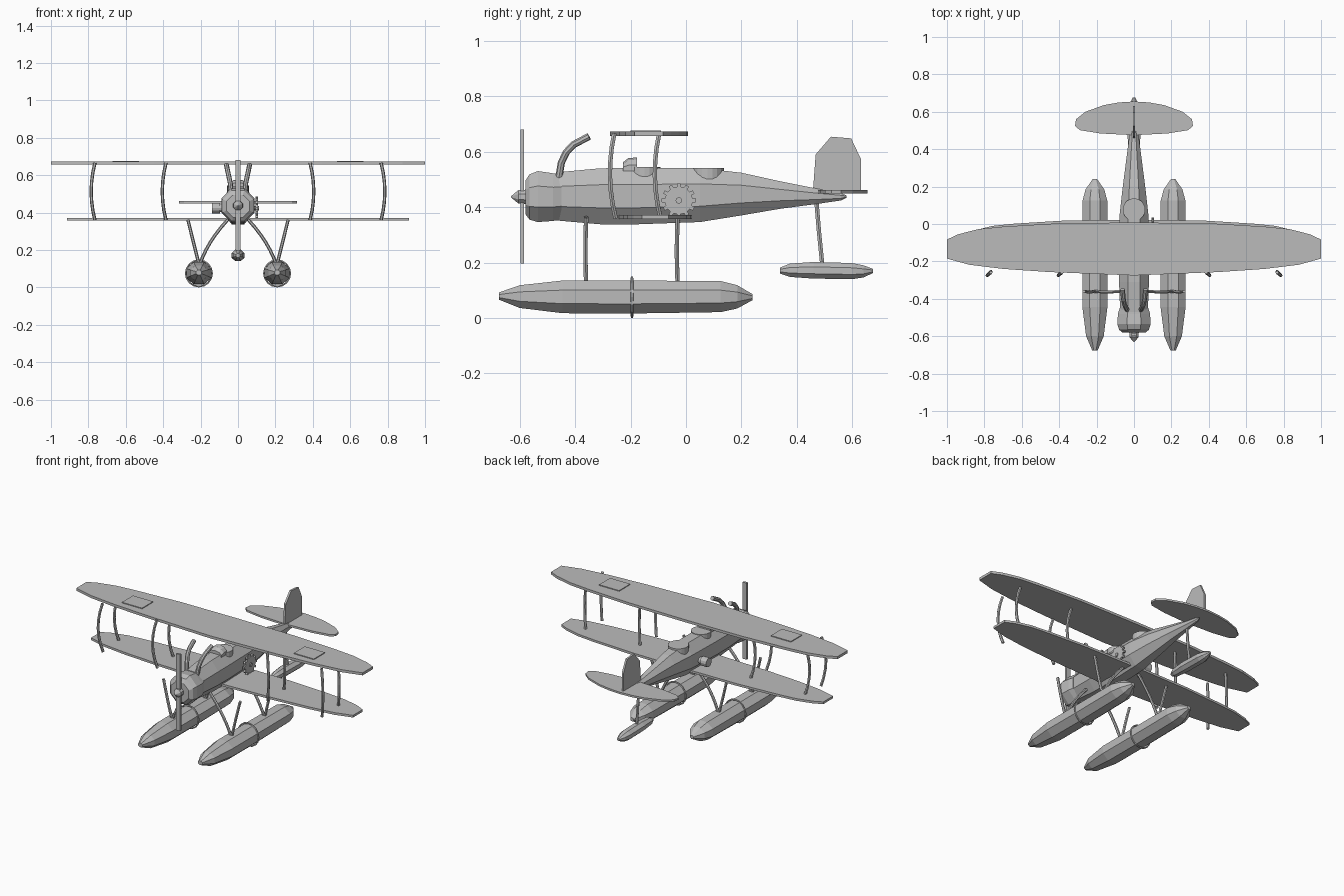
import bpy, bmesh, math
from mathutils import Vector

if "Cube" in bpy.data.objects:
    bpy.data.objects.remove(bpy.data.objects["Cube"])

grey = bpy.data.materials.new("plain_grey")
grey.diffuse_color = (0.5, 0.5, 0.5, 1)
grey.use_nodes = True
grey.node_tree.nodes["Principled BSDF"].inputs["Base Color"].default_value = grey.diffuse_color


def finish(name, bm):
    bmesh.ops.recalc_face_normals(bm, faces=bm.faces)
    mesh = bpy.data.meshes.new(name)
    bm.to_mesh(mesh)
    bm.free()
    mesh.materials.append(grey)
    obj = bpy.data.objects.new(name, mesh)
    bpy.context.collection.objects.link(obj)
    return obj


def loft(name, rings, closed=False):
    """Skin a list of equal-length point rings, capping the ends."""
    bm = bmesh.new()
    vs = [[bm.verts.new(p) for p in r] for r in rings]
    pairs = list(zip(vs, vs[1:]))
    if closed:
        pairs.append((vs[-1], vs[0]))
    else:
        bm.faces.new(vs[0])
        bm.faces.new(vs[-1])
    n = len(rings[0])
    for a, b in pairs:
        for i in range(n):
            j = (i + 1) % n
            bm.faces.new((a[i], a[j], b[j], b[i]))
    return finish(name, bm)


def body(name, stations, x=0, sides=8):
    """Octagonal hull along y; stations are (y, half width, z top, z bottom)."""
    c = 1 / math.cos(math.pi / sides)
    rings = []
    for y, w, zt, zb in stations:
        rings.append([(x + c * w * math.cos(a), y, (zt + zb) / 2 + c * (zt - zb) / 2 * math.sin(a))
                      for a in [(i + 0.5) * math.tau / sides for i in range(sides)]])
    return loft(name, rings)


def tube(name, pts, r, sides=6, closed=False):
    """Round rod along a path."""
    pts = [Vector(p) for p in pts]
    n = len(pts)
    rings = []
    for i, p in enumerate(pts):
        if closed:
            t = pts[(i + 1) % n] - pts[i - 1]
        else:
            t = pts[min(i + 1, n - 1)] - pts[max(i - 1, 0)]
        t.normalize()
        ref = Vector((0, 1, 0)) if abs(t.y) < 0.9 else Vector((1, 0, 0))
        u = t.cross(ref).normalized()
        v = t.cross(u)
        rings.append([p + r * (math.cos(k * math.tau / sides) * u + math.sin(k * math.tau / sides) * v)
                      for k in range(sides)])
    return loft(name, rings, closed)


def bow(a, b, offset, n=6):
    """Path from a to b, bulging by offset at the middle."""
    a, b, o = Vector(a), Vector(b), Vector(offset)
    return [a.lerp(b, i / n) + o * 4 * (i / n) * (1 - i / n) for i in range(n + 1)]


def plate(name, outline, lo, hi):
    """Flat plate: outline of (x, y) between two heights."""
    return loft(name, [[(x, y, z) for x, y in outline] for z in (lo, hi)])


def mirrored(half):
    """Complete an outline given from the front centre round to the back centre."""
    return half + [(-x, y) for x, y in reversed(half) if x > 0]


def circle(cx, cy, r, n):
    return [(cx + r * math.cos(i * math.tau / n), cy + r * math.sin(i * math.tau / n)) for i in range(n)]


# Fuselage and engine cowl
body("fuselage", [(-0.47, .074, .525, .352), (-0.31, .08, .54, .338), (-0.2, .08, .541, .337),
                  (0.05, .077, .541, .346), (0.2, .06, .524, .37), (0.34, .042, .493, .394),
                  (0.47, .025, .467, .411), (0.56, .012, .45, .424), (0.58, .004, .442, .434)])
body("engine_cowl", [(-0.58, .062, .495, .375), (-0.565, .08, .518, .355), (-0.535, .089, .53, .346),
                     (-0.48, .086, .522, .35), (-0.45, .077, .52, .355)])

# Propeller, hub and spinner
loft("propeller", [[(sx * .014, y, z) for sx, y in ((-1, -.598), (1, -.598), (1, -.584), (-1, -.584))]
                   for z in (.197, .437, .68)])
body("spinner", [(-0.632, .002, .439, .435), (-0.605, .024, .461, .413), (-0.575, .026, .463, .411)])

# Wings
wing = mirrored([(0, -.275), (.45, -.257), (.7, -.24), (.88, -.218), (1, -.185), (1, -.083),
                 (.94, -.055), (.83, -.027), (.7, -.014), (.4, .004), (0, .008)])
plate("upper_wing", wing, .656, .672)
plate("lower_wing", [(x * .915, y * .94 + .015) for x, y in wing], .357, .371)

for s in (-1, 1):
    side = "right" if s > 0 else "left"

    # Plain panels on top of the upper wing
    plate(f"wing_panel_{side}", [(s * .6 + dx, y) for dx, y in
          ((-.07, -.2), (.07, -.2), (.07, -.09), (-.07, -.09))], .671, .677)

    # Bowed struts between the wings
    for part, x in (("outer", .765), ("inner", .385)):
        for end, y in (("front", -.254), ("rear", -.092)):
            tube(f"{part}_{end}_wing_strut_{side}",
                 bow((s * x, y, .36), (s * x, y - .005, .665), (s * .02, -.018, 0)), .009)

    # Main floats, each with a band
    fx = s * .209
    body(f"main_float_{side}", [(-0.675, .015, .092, .066), (-0.6, .047, .118, .036),
                                (-0.445, .067, .135, .017), (-0.2, .067, .135, .016),
                                (0.125, .066, .133, .021), (0.185, .05, .118, .034),
                                (0.24, .012, .086, .064)], fx)
    tube(f"float_band_{side}", [(fx + x, -.195, .075 + z) for x, z in circle(0, 0, .071, 16)],
         .005, 5, True)

    # Float struts
    for end, y in (("front", -.36), ("rear", -.03)):
        tube(f"{end}_outer_float_strut_{side}",
             bow((s * .268, y, .362), (s * .208, y, .12), (0, -.003, 0)), .009)
        tube(f"{end}_inner_float_strut_{side}",
             bow((s * .055, y, .362), (s * .205, y, .12), (s * .018, -.003, 0)), .009)

    # Curved exhaust pipes
    tube(f"exhaust_pipe_{side}", [(s * .035, -.46, .5), (s * .042, -.45, .56), (s * .05, -.432, .598),
                                  (s * .056, -.405, .626), (s * .062, -.35, .655)], .013, 8)

# Tail surfaces
plate("tailplane", mirrored([(0, .475), (.18, .484), (.29, .502), (.315, .525), (.31, .56),
                             (.26, .6), (.16, .636), (.08, .65), (0, .655)]), .449, .461)
fin = [(.458, .455), (.468, .59), (.523, .654), (.596, .648), (.632, .572), (.632, .455)]
loft("tail_fin", [[(x, y, z) for y, z in fin] for x in (-.006, .006)])

# Tail float and its strut
body("tail_float", [(0.34, .011, .182, .16), (0.375, .026, .196, .148), (0.46, .034, .202, .142),
                    (0.6, .033, .198, .14), (0.64, .024, .19, .146), (0.675, .008, .177, .162)])
tube("tail_float_strut", [(0, .47, .43), (0, .48, .31), (0, .492, .19)], .009)

# Cockpit covers and windscreen
plate("rear_cockpit", circle(0, .077, .06, 20), .5, .542)
plate("front_cockpit", circle(0, -.15, .058, 20), .51, .545)
screen = [(-.228, .53), (-.228, .561), (-.208, .577), (-.177, .579), (-.177, .53)]
loft("windscreen", [[(x, y, .53 + (z - .53) * k) for y, z in screen]
                    for x, k in ((-.045, .45), (-.028, .85), (0, 1), (.028, .85), (.045, .45))])

# Toothed wheel on the right side, with its shaft
teeth = 12
gear = []
for i in range(teeth):
    for frac, r in ((-.27, .05), (-.2, .062), (.2, .062), (.27, .05)):
        a = (i + frac) * math.tau / teeth
        gear.append((-.026 + r * math.cos(a), .424 + r * math.sin(a)))
loft("toothed_wheel", [[(x, y, z) for y, z in gear] for x in (.094, .106)])
tube("wheel_shaft", [(.05, -.026, .424), (.112, -.026, .424)], .012, 8)

# Round knob on the left side
tube("side_knob", [(-.05, -.03, .424), (-.1, -.03, .424)], .02, 12)
tube("side_knob_cap", [(-.095, -.03, .424), (-.138, -.03, .424)], .028, 12)
